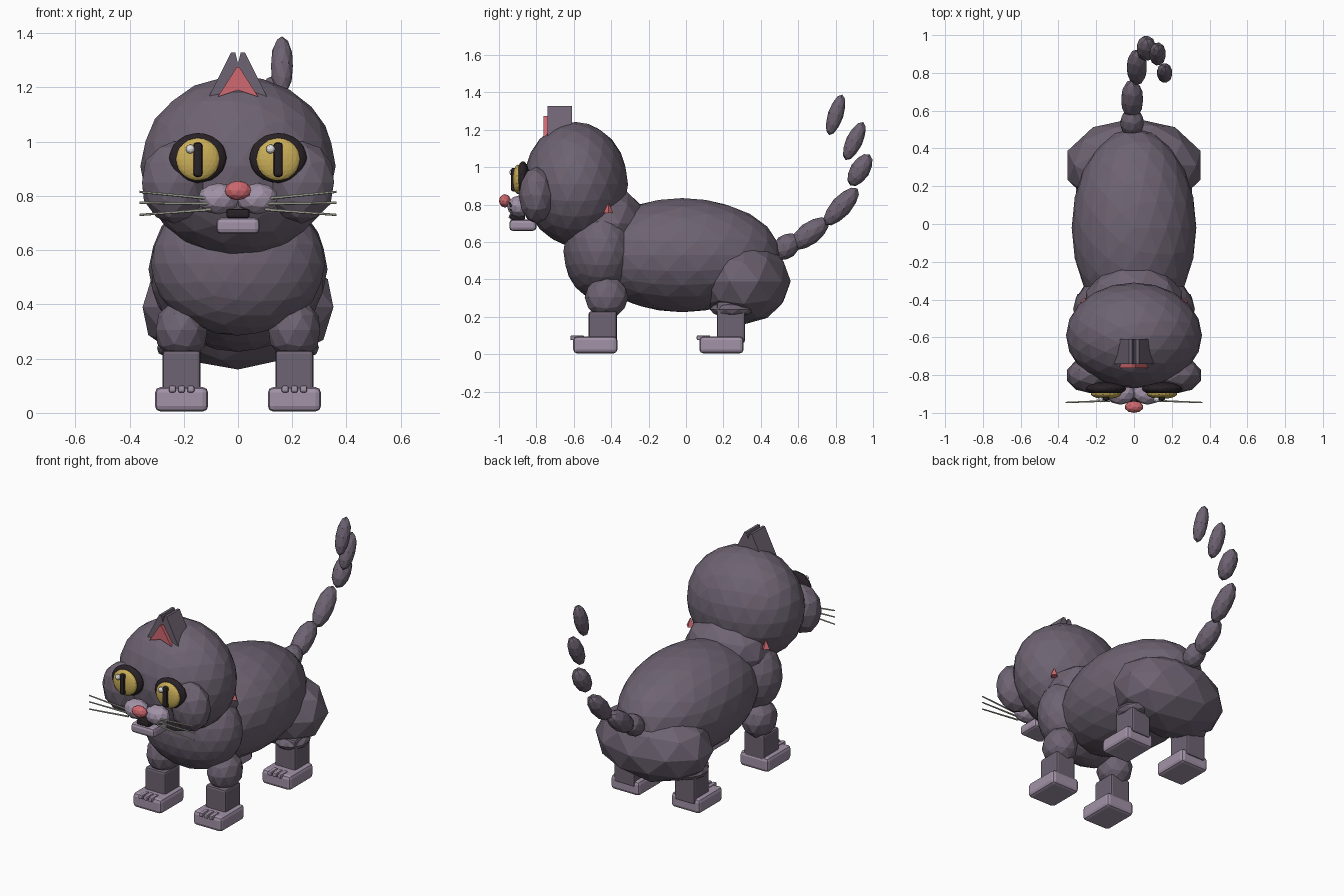
import bpy, bmesh, math
from mathutils import Vector

if "Cube" in bpy.data.objects:
    bpy.data.objects.remove(bpy.data.objects["Cube"])


def mat(name, r, g, b):
    m = bpy.data.materials.new(name)
    m.diffuse_color = (r, g, b, 1)
    m.use_nodes = True
    m.node_tree.nodes["Principled BSDF"].inputs["Base Color"].default_value = m.diffuse_color
    return m


FUR = mat("grey_fur", 0.155, 0.125, 0.168)
LILAC = mat("pale_lilac", 0.36, 0.29, 0.39)
DARK = mat("dark_brown", 0.022, 0.016, 0.02)
YELLOW = mat("eye_yellow", 0.60, 0.43, 0.10)
PINK = mat("pink", 0.62, 0.14, 0.16)
WHITE = mat("glint_white", 0.75, 0.75, 0.75)
WHISKER = mat("whisker_cream", 0.50, 0.50, 0.43)


def finish(name, bm, material, loc=(0, 0, 0), rot=None):
    me = bpy.data.meshes.new(name)
    bmesh.ops.recalc_face_normals(bm, faces=bm.faces)
    bm.to_mesh(me)
    bm.free()
    me.materials.append(material)
    ob = bpy.data.objects.new(name, me)
    ob.location = loc
    if rot:
        ob.rotation_euler = rot
    bpy.context.collection.objects.link(ob)
    return ob


def ball(name, loc, radii, material=FUR, sub=2, rot=None):
    bm = bmesh.new()
    bmesh.ops.create_icosphere(bm, subdivisions=sub, radius=1)
    bmesh.ops.scale(bm, vec=radii, verts=bm.verts)
    return finish(name, bm, material, loc, rot)


def box(name, lo, hi, material=FUR, bevel=0.0):
    lo, hi = Vector(lo), Vector(hi)
    bm = bmesh.new()
    bmesh.ops.create_cube(bm, size=1)
    bmesh.ops.scale(bm, vec=hi - lo, verts=bm.verts)
    if bevel:
        bmesh.ops.bevel(bm, geom=bm.edges[:], offset=bevel, segments=2,
                        profile=0.5, affect='EDGES')
    return finish(name, bm, material, (lo + hi) / 2)


def plate(name, outline, y0, y1, material):
    """Extrude an x/z outline between two y values."""
    bm = bmesh.new()
    f = bm.faces.new([bm.verts.new((x, y0, z)) for x, z in outline])
    ext = bmesh.ops.extrude_face_region(bm, geom=[f])
    moved = [v for v in ext["geom"] if isinstance(v, bmesh.types.BMVert)]
    bmesh.ops.translate(bm, vec=(0, y1 - y0, 0), verts=moved)
    return finish(name, bm, material)


def rod(name, a, b, r, material):
    a, b = Vector(a), Vector(b)
    bm = bmesh.new()
    bmesh.ops.create_cone(bm, cap_ends=True, segments=6, radius1=r,
                          radius2=r * 0.7, depth=(b - a).length)
    return finish(name, bm, material, (a + b) / 2,
                  (b - a).to_track_quat('Z', 'Y').to_euler())


# Trunk and head
ball("body", (0, -0.02, 0.53), (0.33, 0.525, 0.305), sub=3)
ball("chest", (0, -0.45, 0.55), (0.322, 0.205, 0.265), sub=3)
ball("neck", (0, -0.42, 0.70), (0.265, 0.215, 0.195))
ball("rump", (0, 0.31, 0.39), (0.37, 0.25, 0.23))
ball("head", (0, -0.59, 0.91), (0.36, 0.28, 0.332), sub=3)

for s, side in ((-1, "left"), (1, "right")):
    # Legs, paws and toes
    x = s * 0.208
    ball(f"{side}_front_thigh", (x, -0.425, 0.305), (0.10, 0.117, 0.115))
    ball(f"{side}_hock", (x, 0.245, 0.24), (0.095, 0.118, 0.045))
    for end, leg_y, paw_y in (("front", -0.445, -0.485), ("back", 0.24, 0.19)):
        box(f"{side}_{end}_leg", (x - 0.07, leg_y - 0.075, 0.06),
            (x + 0.07, leg_y + 0.075, 0.28 if end == "back" else 0.23), FUR, 0.012)
        box(f"{side}_{end}_paw", (x - 0.098, paw_y - 0.118, 0.005),
            (x + 0.098, paw_y + 0.118, 0.095), LILAC, 0.02)
        for i in (-1, 0, 1):
            tx = x + i * 0.034
            box(f"{side}_{end}_toe", (tx - 0.013, paw_y - 0.133, 0.075),
                (tx + 0.013, paw_y - 0.06, 0.101), LILAC, 0.007)

    # Ear with pink inside
    ear = [(s * px, pz) for px, pz in
           ((0.115, 1.15), (0.026, 1.328), (0.010, 1.328), (-0.035, 1.15))]
    plate(f"{side}_ear", ear, -0.74, -0.61, FUR)
    inner = [(s * px, pz) for px, pz in
             ((0.075, 1.165), (0.005, 1.275), (0.0, 1.275), (0.0, 1.19))]
    plate(f"{side}_inner_ear", inner, -0.762, -0.735, PINK)

    # Cheek, muzzle pad and small pink neck stud
    ball(f"{side}_cheek", (s * 0.235, -0.80, 0.85), (0.125, 0.095, 0.152))
    ball(f"{side}_muzzle", (s * 0.072, -0.895, 0.79), (0.078, 0.062, 0.058), LILAC)
    bm = bmesh.new()
    bmesh.ops.create_cone(bm, cap_ends=True, segments=4, radius1=0.026,
                          radius2=0.003, depth=0.05)
    finish(f"{side}_neck_stud", bm, PINK, (s * 0.26, -0.415, 0.78))

    # Eye
    ex = s * 0.148
    ball(f"{side}_eye_rim", (ex, -0.872, 0.94), (0.106, 0.036, 0.092), DARK, 3)
    ball(f"{side}_eye", (ex, -0.899, 0.935), (0.081, 0.027, 0.079), YELLOW, 3)
    box(f"{side}_pupil", (ex - 0.017, -0.936, 0.87),
        (ex + 0.017, -0.90, 0.997), DARK, 0.012)
    ball(f"{side}_eye_glint", (ex - 0.028, -0.93, 0.973), (0.017, 0.014, 0.017), WHITE)

    # Whiskers
    for x0, z0, z1 in ((0.10, 0.79, 0.815), (0.10, 0.771, 0.775), (0.10, 0.75, 0.73)):
        rod(f"{side}_whisker", (s * x0, -0.935, z0), (s * 0.363, -0.945, z1),
            0.006, WHISKER)

# Nose, mouth and chin
ball("nose", (0, -0.968, 0.82), (0.05, 0.032, 0.036), PINK)
box("mouth", (-0.043, -0.94, 0.718), (0.043, -0.86, 0.752), DARK, 0.01)
box("chin", (-0.08, -0.945, 0.66), (0.08, -0.80, 0.72), LILAC, 0.018)

# Tail: centre, radius, half length, pitch from vertical towards +y (degrees)
TAIL = (((-0.01, 0.535, 0.575), 0.064, 0.085, 50),
        ((-0.01, 0.66, 0.645), 0.060, 0.125, 53),
        ((0.015, 0.83, 0.79), 0.055, 0.130, 42),
        ((0.065, 0.93, 0.985), 0.053, 0.098, 32),
        ((0.125, 0.90, 1.14), 0.045, 0.112, 25),
        ((0.162, 0.80, 1.28), 0.042, 0.114, 18))
for i, (c, r, h, pitch) in enumerate(TAIL):
    ball(f"tail_segment_{i + 1}", c, (r, r, h), rot=(-math.radians(pitch), 0, 0))
